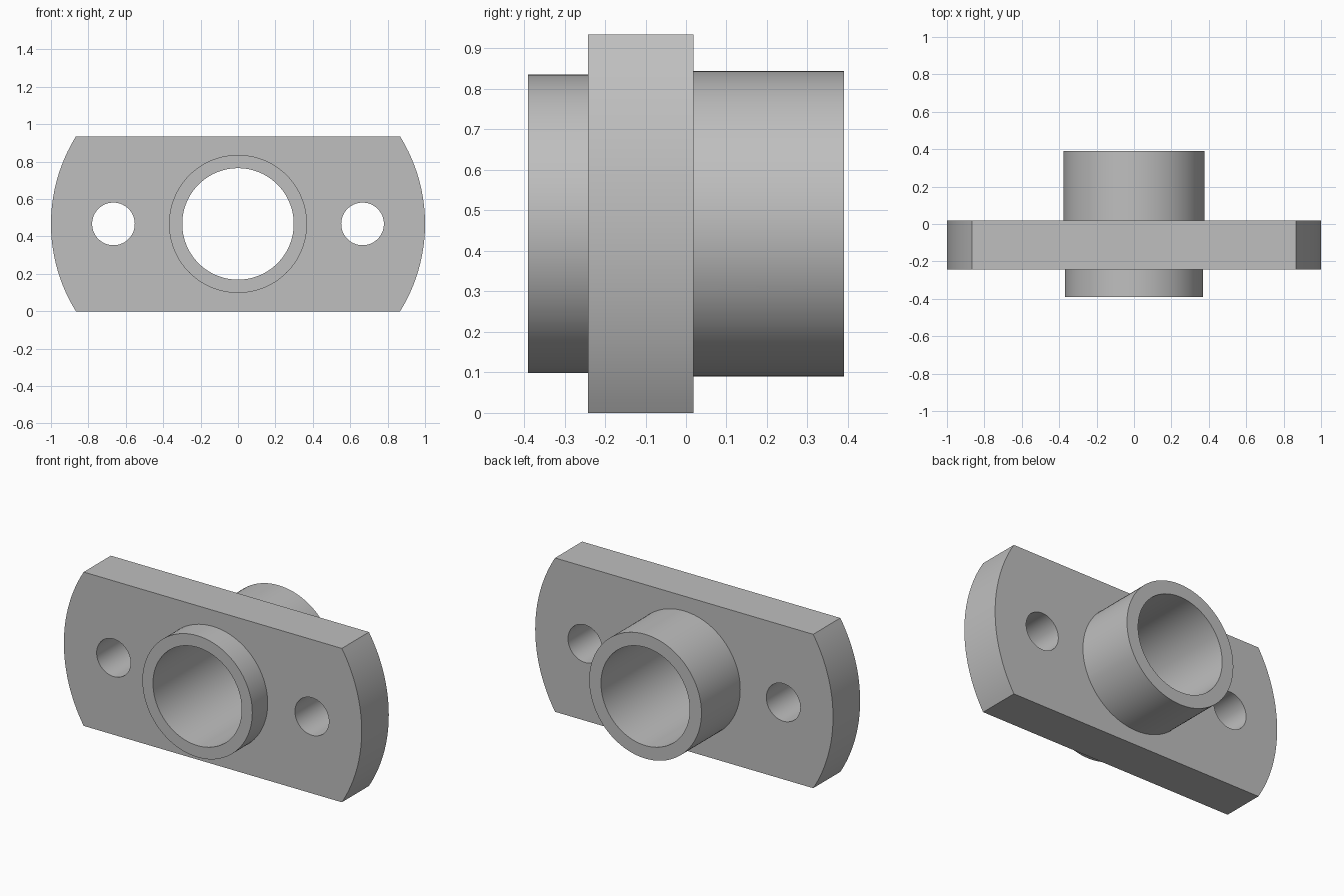
import bpy, bmesh, math
from mathutils import Matrix, Vector

cube = bpy.data.objects.get("Cube")
if cube:
    bpy.data.objects.remove(cube, do_unlink=True)

MID = 0.467                      # height of the bore axis, half the plate height
FRONT, PLATE_FRONT, PLATE_BACK, BACK = -0.39, -0.242, 0.018, 0.39
ARC_R = 0.886                    # radius of the rounded plate ends

steel = bpy.data.materials.new("plain grey")
steel.use_nodes = True
grey = (0.52, 0.52, 0.52, 1)
steel.diffuse_color = grey
steel.node_tree.nodes["Principled BSDF"].inputs["Base Color"].default_value = grey


def prism(name, outline, y0, y1):
    """Extrude an (x, z) outline from y0 to y1."""
    bm = bmesh.new()
    face = bm.faces.new([bm.verts.new((x, y0, z)) for x, z in outline])
    out = bmesh.ops.extrude_face_region(bm, geom=[face], use_keep_orig=True)
    moved = [v for v in out["geom"] if isinstance(v, bmesh.types.BMVert)]
    bmesh.ops.translate(bm, verts=moved, vec=(0, y1 - y0, 0))
    bmesh.ops.recalc_face_normals(bm, faces=bm.faces)
    mesh = bpy.data.meshes.new(name)
    bm.to_mesh(mesh)
    bm.free()
    mesh.materials.append(steel)
    obj = bpy.data.objects.new(name, mesh)
    bpy.context.collection.objects.link(obj)
    return obj


def circle(x, r, n=96):
    return [(x + r * math.cos(math.tau * i / n), MID + r * math.sin(math.tau * i / n))
            for i in range(n)]


def combine(target, tool, operation):
    """Apply a boolean and discard the tool."""
    tool.hide_render = True
    mod = target.modifiers.new(operation, "BOOLEAN")
    mod.operation, mod.object, mod.solver = operation, tool, "EXACT"
    bpy.context.view_layer.objects.active = target
    bpy.ops.object.modifier_apply(modifier=mod.name)
    bpy.data.objects.remove(tool, do_unlink=True)


# Flange plate: flat top and bottom, arced ends
half = math.asin(MID / ARC_R)
angles = [half * (i / 16 - 1) for i in range(33)]
right_end = [(1 - ARC_R + ARC_R * math.cos(a), MID + ARC_R * math.sin(a)) for a in angles]
left_end = [(-x, z) for x, z in reversed(right_end)]
body = prism("flange_body", right_end + left_end, PLATE_FRONT, PLATE_BACK)

# Short front collar and longer, slightly wider back collar
combine(body, prism("front_collar", circle(0, 0.369), FRONT, -0.1), "UNION")
combine(body, prism("back_collar", circle(0, 0.377), -0.1, BACK), "UNION")

# Central bore and the two bolt holes
for x, r in ((0, 0.298), (-0.666, 0.114), (0.666, 0.114)):
    combine(body, prism("hole_cutter", circle(x, r), -0.6, 0.6), "DIFFERENCE")

# Smooth curved walls, crisp rims
bpy.ops.object.select_all(action="DESELECT")
body.select_set(True)
bpy.context.view_layer.objects.active = body
bpy.ops.object.shade_smooth_by_angle(angle=math.radians(30))
